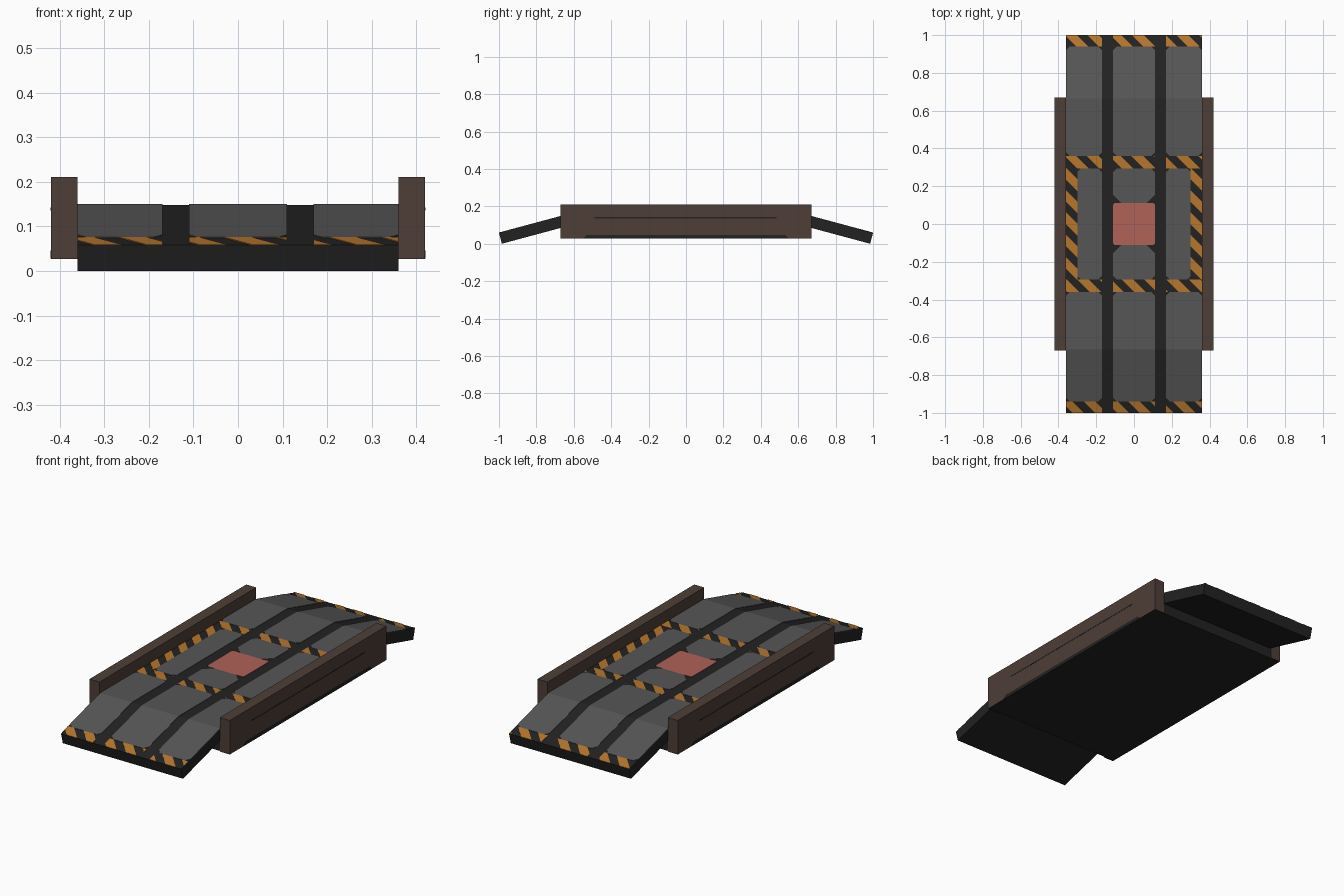
import bpy, bmesh, math
from mathutils import Vector

cube = bpy.data.objects.get("Cube")
if cube:
    bpy.data.objects.remove(cube, do_unlink=True)


def material(name, rgb):
    lin = [(c / 255 / 12.92) if c < 10 else ((c / 255 + 0.055) / 1.055) ** 2.4 for c in rgb]
    m = bpy.data.materials.new(name)
    m.use_nodes = True
    m.diffuse_color = (*lin, 1)
    m.node_tree.nodes["Principled BSDF"].inputs["Base Color"].default_value = (*lin, 1)
    return m


DARK = material("dark rubber", (34, 34, 34))
GREY = material("grey panel", (86, 86, 86))
BROWN = material("brown rail", (78, 62, 55))
ORANGE = material("hazard orange", (182, 118, 44))
RED = material("red pad", (176, 98, 88))

HALF_W, HINGE, DECK_Z, END_Z, BASE_Z = 0.36, 0.665, 0.148, 0.058, 0.028
SLOPE = (DECK_Z - END_Z) / (1 - HINGE)


def surface_z(y):
    return DECK_Z - max(0, abs(y) - HINGE) * SLOPE


def make_object(name, bm, *mats):
    mesh = bpy.data.meshes.new(name)
    bm.to_mesh(mesh)
    bm.free()
    ob = bpy.data.objects.new(name, mesh)
    bpy.context.collection.objects.link(ob)
    for m in mats:
        mesh.materials.append(m)
    return ob


def box(name, x0, x1, y0, y1, z0, z1, *mats):
    bm = bmesh.new()
    bmesh.ops.create_cube(bm, size=1)
    for v in bm.verts:
        v.co = ((x0 + x1) / 2 + v.co.x * (x1 - x0),
                (y0 + y1) / 2 + v.co.y * (y1 - y0),
                (z0 + z1) / 2 + v.co.z * (z1 - z0))
    return make_object(name, bm, *mats)


def prism(name, profile, x0, x1, *mats):
    """Extrude a (y, z) profile along x."""
    bm = bmesh.new()
    face = bm.faces.new([bm.verts.new((x0, y, z)) for y, z in profile])
    ext = bmesh.ops.extrude_face_region(bm, geom=[face])
    verts = [g for g in ext["geom"] if isinstance(g, bmesh.types.BMVert)]
    bmesh.ops.translate(bm, verts=verts, vec=(x1 - x0, 0, 0))
    bmesh.ops.recalc_face_normals(bm, faces=bm.faces)
    return make_object(name, bm, *mats)


def cut(bm, point, normal):
    bmesh.ops.bisect_plane(bm, geom=bm.verts[:] + bm.edges[:] + bm.faces[:],
                           plane_co=Vector(point), plane_no=Vector(normal))


def add_panel(bm, x0, x1, y0, y1, low=0.02, high=0.02):
    """Flat rectangle with chamfered corners at its low-y and high-y ends."""
    pts = [(x0 + low, y0), (x1 - low, y0), (x1, y0 + low), (x1, y1 - high),
           (x1 - high, y1), (x0 + high, y1), (x0, y1 - high), (x0, y0 + low)]
    bm.faces.new([bm.verts.new((x, y, 0)) for x, y in pts])


def finish_plates(name, bm, mat):
    """Drape flat plates over the deck and ramps and give them thickness."""
    for s in (-1, 1):
        cut(bm, (0, s * HINGE, 0), (0, 1, 0))
    for f in bm.faces:
        f.normal_update()
        if f.normal.z < 0:
            f.normal_flip()
    for v in bm.verts:
        v.co.z = surface_z(v.co.y) + 0.002
    ob = make_object(name, bm, mat)
    mod = ob.modifiers.new("thickness", "SOLIDIFY")
    mod.thickness, mod.offset = 0.003, -1


# Deck slab and the two sloping ramps
box("deck_slab", -HALF_W, HALF_W, -HINGE, HINGE, BASE_Z, DECK_Z, DARK)
angle = math.atan(SLOPE)
dy, dz = 0.06 * math.sin(angle), 0.06 * math.cos(angle)
for s, name in ((-1, "front_ramp"), (1, "back_ramp")):
    prism(name, [(s * HINGE, DECK_Z), (s, END_Z), (s * (1 - dy), END_Z - dz),
                 (s * (HINGE - dy), DECK_Z - dz)], -HALF_W, HALF_W, DARK)

# Side rails with dark undersides, a thin seam and a tapered skirt
for s, side in ((-1, "right"), (1, "left")):
    x0, x1 = sorted((s * HALF_W, s * 0.42))
    rail = box(side + "_rail", x0, x1, -0.67, 0.67, 0.027, 0.211, BROWN, DARK)
    for p in rail.data.polygons:
        p.material_index = 1 if p.normal.z < -0.5 else 0
    box(side + "_rail_seam", *sorted((s * 0.419, s * 0.4208)),
        -0.49, 0.485, 0.136, 0.142, DARK)
    prism(side + "_rail_skirt", [(-0.55, 0.0275), (0.55, 0.0275), (0.53, 0.046), (-0.53, 0.046)],
          *sorted((s * 0.419, s * 0.4208)), DARK)

# Grey tread panels in three lanes, mirrored front to back
LANES = ((-HALF_W, -0.17), (-0.11, 0.11), (0.17, HALF_W))
bm = bmesh.new()
for x0, x1 in LANES:
    add_panel(bm, x0, x1, 0.36, 0.94)
    add_panel(bm, x0, x1, -0.94, -0.36)
add_panel(bm, -0.30, -0.17, -0.295, 0.295)
add_panel(bm, 0.17, 0.30, -0.295, 0.295)
add_panel(bm, -0.11, 0.11, 0.11, 0.295, low=0.045)
add_panel(bm, -0.11, 0.11, -0.295, -0.11, high=0.045)
finish_plates("tread_panels", bm, GREY)

# Red pad in the centre
bm = bmesh.new()
add_panel(bm, -0.11, 0.11, -0.11, 0.11, 0.008, 0.008)
finish_plates("centre_pad", bm, RED)

# Diagonal hazard stripes: cut each strip along the slant, keep alternate pieces
PERIOD, WIDTH = 0.118, 0.062


def hazard(name, rects, cx, cy):
    bm = bmesh.new()
    for x0, x1, y0, y1 in rects:
        bm.faces.new([bm.verts.new((x, y, 0)) for x, y in
                      ((x0, y0), (x1, y0), (x1, y1), (x0, y1))])
    for k in range(-6, 7):
        for e in (-WIDTH / 2, WIDTH / 2):
            cut(bm, (cx + k * PERIOD + e, cy, 0), (1, 1, 0))

    def is_gap(f):
        c = f.calc_center_median()
        t = (c.x - cx + c.y - cy) / PERIOD
        return abs(t - round(t)) * PERIOD > WIDTH / 2
    bmesh.ops.delete(bm, geom=[f for f in bm.faces if is_gap(f)], context="FACES")
    finish_plates(name, bm, ORANGE)


for name, y0, y1, phase in (("front_edge_stripes", -1, -0.94, 0.03),
                            ("front_deck_stripes", -0.36, -0.295, 0.0),
                            ("back_deck_stripes", 0.295, 0.36, 0.05),
                            ("back_edge_stripes", 0.94, 1, 0.05)):
    hazard(name, [(a, b, y0, y1) for a, b in LANES], phase, (y0 + y1) / 2)
hazard("right_deck_stripes", [(-HALF_W, -0.30, -0.295, 0.295)], -0.33, 0)
hazard("left_deck_stripes", [(0.30, HALF_W, -0.295, 0.295)], 0.33, 0)
